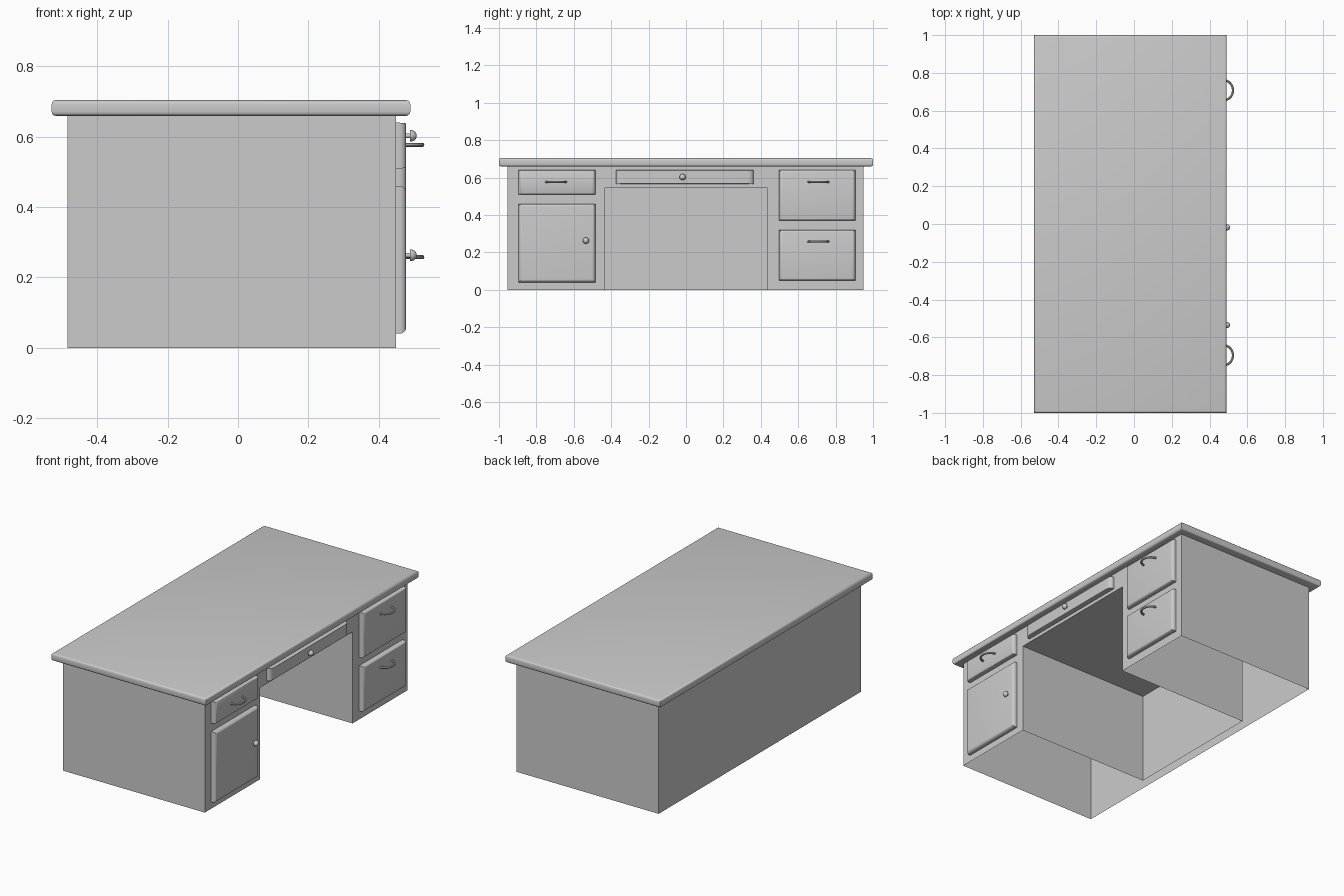
import bpy, bmesh, math
from mathutils import Matrix

if "Cube" in bpy.data.objects:
    bpy.data.objects.remove(bpy.data.objects["Cube"])

FACE_X, PANEL_X = 0.45, 0.478      # carcass front, drawer front


def finish(name, bm, smooth=True):
    bmesh.ops.recalc_face_normals(bm, faces=bm.faces)
    mesh = bpy.data.meshes.new(name)
    bm.to_mesh(mesh)
    bm.free()
    ob = bpy.data.objects.new(name, mesh)
    bpy.context.collection.objects.link(ob)
    if smooth:
        bpy.context.view_layer.objects.active = ob
        ob.select_set(True)
        bpy.ops.object.shade_smooth_by_angle(angle=math.radians(35))
        ob.select_set(False)
    return ob


def bridge(bm, a, b, closed=True):
    n = len(a)
    for i in range(n if closed else n - 1):
        j = (i + 1) % n
        bm.faces.new((a[i], a[j], b[j], b[i]))


# Desk top: slab with rounded horizontal edges
bm = bmesh.new()
bmesh.ops.create_cube(bm, size=1, matrix=Matrix.Translation((-0.02, 0, 0.682))
                      @ Matrix.Diagonal((1.02, 2.0, 0.045, 1)))
edges = [e for e in bm.edges if abs(e.verts[0].co.z - e.verts[1].co.z) < 1e-5]
bmesh.ops.bevel(bm, geom=edges, offset=0.012, segments=3, profile=0.5, affect='EDGES')
finish("desk_top", bm)

# Carcass: thin shell, open underneath, with a knee hole
bm = bmesh.new()
outer = [(-0.955, 0), (-0.955, 0.66), (0.95, 0.66), (0.95, 0)]
inner = [(0.435, 0), (0.435, 0.545), (-0.435, 0.545), (-0.435, 0)]


def row(x, pts):
    return [bm.verts.new((x, y, z)) for y, z in pts]


of, ob_, nf, nb = row(FACE_X, outer), row(-0.485, outer), row(FACE_X, inner), row(-0.43, inner)
bm.faces.new(of + nf)
bridge(bm, of, ob_, closed=False)
bridge(bm, nf, nb, closed=False)
bm.faces.new(ob_)
bm.faces.new(nb)
finish("carcass", bm, smooth=False)


# Drawer and door fronts: rounding in proportion to the panel size
def panel(name, y0, y1, z0, z1):
    bm = bmesh.new()
    depth = 0.018
    steps = [(0, FACE_X)]
    for k in range(6):
        a = math.pi / 2 * k / 5
        steps.append((0.042 * (1 - math.cos(a)), PANEL_X - depth + depth * math.sin(a)))
    prev = None
    for f, x in steps:
        dy, dz = f * (y1 - y0), f * (z1 - z0)
        ring = [bm.verts.new((x, y, z)) for y, z in
                ((y0 + dy, z0 + dz), (y1 - dy, z0 + dz), (y1 - dy, z1 - dz), (y0 + dy, z1 - dz))]
        if prev:
            bridge(bm, prev, ring)
        prev = ring
    bm.faces.new(prev)
    finish(name, bm)


panel("left_drawer", -0.895, -0.485, 0.51, 0.64)
panel("left_door", -0.895, -0.485, 0.04, 0.46)
panel("centre_drawer", -0.375, 0.36, 0.565, 0.64)
panel("right_upper_drawer", 0.497, 0.905, 0.37, 0.64)
panel("right_lower_drawer", 0.497, 0.905, 0.05, 0.32)


# Handles: half-ring bars
def handle(name, y, z):
    bm = bmesh.new()
    prev = first = None
    for k in range(17):
        t = math.pi * k / 16 - math.pi / 2
        ring = []
        for s in range(10):
            a = math.tau * s / 10
            r = 0.006 * math.cos(a)
            ring.append(bm.verts.new((PANEL_X - 0.003 + (0.049 + r) * math.cos(t),
                                      y + (0.053 + r) * math.sin(t),
                                      z + 0.006 * math.sin(a))))
        if prev:
            bridge(bm, prev, ring)
        else:
            bm.faces.new(ring)
        prev = ring
    bm.faces.new(prev)
    finish(name, bm)


handle("left_drawer_handle", -0.695, 0.577)
handle("right_upper_handle", 0.708, 0.577)
handle("right_lower_handle", 0.708, 0.258)


# Knobs: thin stem with a domed head
def knob(name, y, z):
    bm = bmesh.new()
    profile = [(PANEL_X - 0.003, 0.007), (0.489, 0.007), (0.489, 0.017)]
    for k in range(1, 6):
        a = math.pi / 2 * k / 6
        profile.append((0.489 + 0.02 * math.sin(a), 0.017 * math.cos(a)))
    prev = None
    for x, r in profile:
        ring = [bm.verts.new((x, y + r * math.cos(math.tau * s / 20),
                              z + r * math.sin(math.tau * s / 20))) for s in range(20)]
        if prev:
            bridge(bm, prev, ring)
        prev = ring
    bm.faces.new(prev)
    finish(name, bm)


knob("centre_drawer_knob", -0.018, 0.603)
knob("left_door_knob", -0.535, 0.263)
